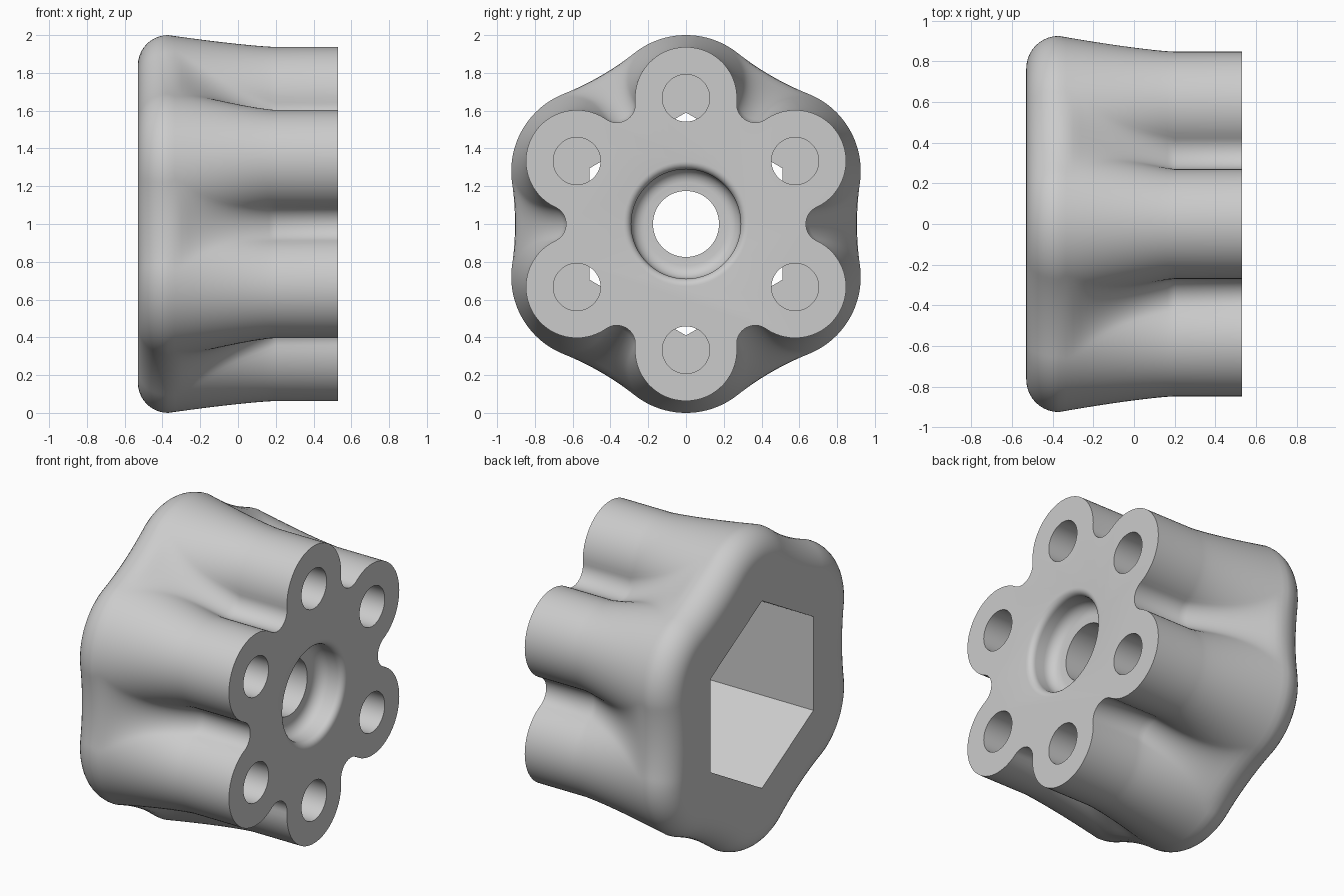
import bpy
from math import sin, cos, pi, atan2, radians

if "Cube" in bpy.data.objects:
    bpy.data.objects.remove(bpy.data.objects["Cube"], do_unlink=True)

grey = bpy.data.materials.new("plain grey")
grey.use_nodes = True
colour = (0.6, 0.6, 0.6, 1)
grey.diffuse_color = colour
grey.node_tree.nodes["Principled BSDF"].inputs["Base Color"].default_value = colour


def loft(name, rings):
    """Closed solid through rings of equal point count, stacked along -x."""
    n = len(rings[0])
    verts = [p for ring in rings for p in ring]
    faces = [list(range(n))[::-1], [len(verts) - n + i for i in range(n)]]
    for k in range(len(rings) - 1):
        for i in range(n):
            j = (i + 1) % n
            faces.append((k * n + i, k * n + j, (k + 1) * n + j, (k + 1) * n + i))
    mesh = bpy.data.meshes.new(name)
    mesh.from_pydata(verts, [], [f[::-1] for f in faces])
    mesh.materials.append(grey)
    obj = bpy.data.objects.new(name, mesh)
    bpy.context.collection.objects.link(obj)
    # make all normals point outwards
    bpy.context.view_layer.objects.active = obj
    bpy.ops.object.mode_set(mode="EDIT")
    bpy.ops.mesh.select_all(action="SELECT")
    bpy.ops.mesh.normals_make_consistent(inside=False)
    bpy.ops.object.mode_set(mode="OBJECT")
    return obj


def turned(name, profile, segs, cy=0, cz=1):
    """Solid turned about an axis along x, from (x, radius) pairs."""
    angles = [pi / 2 + 2 * pi * i / segs for i in range(segs)]
    return loft(name, [[(x, cy + r * cos(a), cz + r * sin(a)) for a in angles]
                       for x, r in profile])


def lobed_ring(x, c, R, v):
    """Six lobes (centre distance c, radius R) joined by fillets with valleys at v."""
    a = v - c * cos(pi / 6)
    rf = (a * a + c * c / 4 - R * R) / (2 * (R - a))
    fx, fy = (v + rf) * cos(pi / 6), (v + rf) * sin(pi / 6)
    th = atan2(fy, fx - c)
    half = [(c + R * cos(th * i / 16), R * sin(th * i / 16)) for i in range(17)]
    for i in range(1, 9):
        b = pi + th + (pi / 6 - th) * i / 8
        half.append((fx + rf * cos(b), fy + rf * sin(b)))
    sector = [(p, -q) for p, q in half[-2:0:-1]] + half
    ring = []
    for k in range(6):
        t = pi / 2 + k * pi / 3
        ring += [(x, p * cos(t) - q * sin(t), 1 + p * sin(t) + q * cos(t))
                 for p, q in sector]
    return ring


# Body: straight lobes at the front end, flaring to the rounded rear end
rings = [lobed_ring(0.53, 0.667, 0.27, 0.635)]
for i in range(17):
    s = i / 16
    t = s ** 1.3
    valley = min(0.635 + 0.29 * s, 0.86 + 0.045 * s)
    rings.append(lobed_ring(0.2 - 0.57 * s, 0.667 - 0.107 * t, 0.27 + 0.17 * t, valley))
for i in range(1, 11):
    b = pi / 2 * i / 10
    d = 0.16 * (1 - cos(b))
    rings.append(lobed_ring(-0.37 - 0.16 * sin(b), 0.56, 0.44 - d, 0.905 - d))
body = loft("lobed_hub", rings)

# Cutters: hexagonal rear pocket, through bore, rounded counterbore, bolt holes
cutters = [turned("hex_pocket", [(0.2, 0.59), (-0.7, 0.59)], 6),
           turned("centre_bore", [(0.7, 0.175), (0, 0.175)], 64)]
arcs = [radians(15 * i) for i in range(7)]
mouth = [(0.7, 0.335)] + [(0.49 + 0.04 * cos(b), 0.33 - 0.04 * sin(b)) for b in arcs]
bowl = [(0.43 - 0.07 * sin(b), 0.22 + 0.07 * cos(b)) for b in arcs]
cutters.append(turned("counterbore", mouth + bowl, 64))
for k in range(6):
    t = pi / 2 + k * pi / 3
    cutters.append(turned("bolt_hole", [(0.7, 0.125), (0.19, 0.125)], 48,
                          0.667 * cos(t), 1 + 0.667 * sin(t)))

bpy.ops.object.select_all(action="DESELECT")
bpy.context.view_layer.objects.active = body
body.select_set(True)
for cutter in cutters:
    cutter.hide_render = True
    mod = body.modifiers.new("cut", "BOOLEAN")
    mod.operation = "DIFFERENCE"
    mod.solver = "EXACT"
    mod.object = cutter
    bpy.ops.object.modifier_apply(modifier=mod.name)
    bpy.data.objects.remove(cutter, do_unlink=True)

bpy.ops.object.shade_smooth_by_angle(angle=radians(30))
